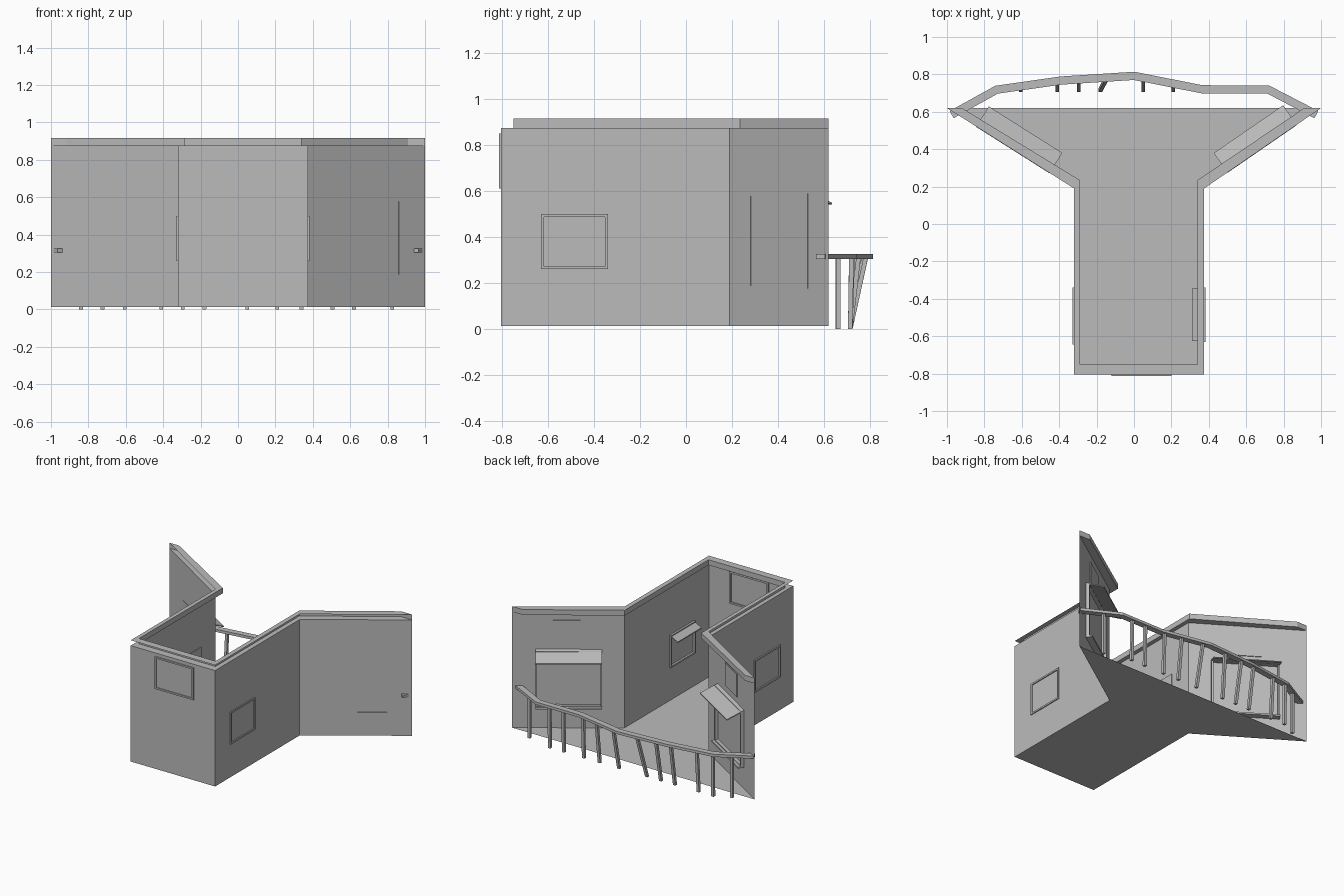
import bpy, bmesh
from mathutils import Vector, Matrix

if "Cube" in bpy.data.objects:
    bpy.data.objects.remove(bpy.data.objects["Cube"])

GREY = bpy.data.materials.new("plain_grey")
GREY.use_nodes = True
COLOUR = (0.5, 0.5, 0.5, 1)
GREY.diffuse_color = COLOUR
GREY.node_tree.nodes["Principled BSDF"].inputs["Base Color"].default_value = COLOUR


def finish(name, bm, closed=True):
    if closed:
        bmesh.ops.recalc_face_normals(bm, faces=bm.faces)
    mesh = bpy.data.meshes.new(name)
    bm.to_mesh(mesh)
    bm.free()
    mesh.materials.append(GREY)
    obj = bpy.data.objects.new(name, mesh)
    bpy.context.collection.objects.link(obj)
    return obj


def add_box(bm, frame, u, n, z):
    """Box in wall space: u along the wall, n into the room, z up."""
    size = Matrix.Diagonal((u[1] - u[0], n[1] - n[0], z[1] - z[0], 1))
    mid = Matrix.Translation((sum(u) / 2, sum(n) / 2, sum(z) / 2))
    bmesh.ops.create_cube(bm, size=1, matrix=frame @ mid @ size)


def sweep(name, rings, loop=True, caps=True):
    bm = bmesh.new()
    rows = [[bm.verts.new(p) for p in ring] for ring in rings]
    k = len(rows[0])
    for a, b in zip(rows, rows[1:]):
        for i in range(k if loop else k - 1):
            j = (i + 1) % k
            bm.faces.new((a[i], a[j], b[j], b[i]))
    if caps:
        bm.faces.new(rows[0])
        bm.faces.new(rows[-1][::-1])
    return finish(name, bm, caps)


FLOOR, WALL_TOP, TRIM_TOP = 0.012, 0.875, 0.915

# Plan outline, from the back right end round the front to the back left end
outer = [(-1, .62), (-.32, .19), (-.32, -.805), (.375, -.805), (.375, .19), (1, .62)]
inner = [(-.92, .62), (-.29, .235), (-.29, -.75), (.34, -.75), (.34, .235), (.91, .62)]

# Floor and thin walls
bm = bmesh.new()
bm.faces.new([bm.verts.new((x, y, FLOOR)) for x, y in outer])
finish("floor", bm, False)
sweep("walls", [[(x, y, WALL_TOP), (x, y, FLOOR)] for x, y in outer], False, False)

# Channel-shaped coping, open on the outside
sweep("wall_coping", [[(*o, TRIM_TOP), (*i, TRIM_TOP), (*i, WALL_TOP), (*o, WALL_TOP)]
                      for o, i in zip(outer, inner)], False)


def wall_frame(start, end):
    s, e = Vector((*start, 0)), Vector((*end, 0))
    u = (e - s).normalized()
    n = Vector((-u.y, u.x, 0))
    if n.dot(Vector((.03, .4, 0)) - s) < 0:
        n = -n
    m = Matrix((u, n, (0, 0, 1))).transposed().to_4x4()
    m.translation = s
    return m


def window(name, frame, u, z, n, bar=0.012):
    """Four bars set through the wall."""
    bm = bmesh.new()
    for side in ((u[0], u[0] + bar), (u[1] - bar, u[1])):
        add_box(bm, frame, side, n, z)
    for level in ((z[0], z[0] + bar), (z[1] - bar, z[1])):
        add_box(bm, frame, u, n, level)
    finish(name + "_window_frame", bm)


def awning(name, frame, u, depth, high, low):
    """Thin sloping board fixed to the inside of a wall."""
    t = 0.008
    section = [(0, high), (depth, low), (depth, low - t), (0, high - t)]
    sweep(name + "_awning", [[frame @ Vector((x, n, z)) for n, z in section] for x in u])


left_side = wall_frame(outer[4], outer[3])
right_side = wall_frame(outer[1], outer[2])
front = wall_frame(outer[2], outer[3])
left_wing = wall_frame(outer[4], outer[5])
right_wing = wall_frame(outer[1], outer[0])

# Windows of the narrow room
window("left", left_side, (.53, .82), (.26, .5), (-.007, .015))
window("right", right_side, (.53, .835), (.26, .5), (-.01, .012))
window("front", front, (.2, .52), (.61, .85), (-.008, .012))
awning("left", left_side, (.535, .815), .065, .5, .465)

# Hatches, sills and notice panels of the splayed wings
for name, frame, u in (("left_wing", left_wing, (.15, .6)),
                       ("right_wing", right_wing, (.155, .62))):
    window(name, frame, u, (.175, .59), (-.002, .025))
    awning(name, frame, u, .127, .597, .55)
    bm = bmesh.new()
    add_box(bm, frame, u, (0, .045), (.17, .182))
    finish(name + "_sill", bm)
    bm = bmesh.new()
    add_box(bm, frame, (u[0] + .145, u[0] + .345), (0, .006), (.645, .815))
    finish(name + "_panel", bm)

# Inner door plate
bm = bmesh.new()
add_box(bm, right_side, (.17, .42), (0, .006), (FLOOR, .55))
finish("door_plate", bm)

# Bent handrail across the open back
path = [Vector(p) for p in ((-.975, .585), (-.735, .718), (-.39, .767), (0, .792),
                            (.365, .72), (.715, .72), (.975, .585))]
rings = []
for i, p in enumerate(path):
    before = (p - path[max(i - 1, 0)]).normalized()
    after = (path[min(i + 1, len(path) - 1)] - p).normalized()
    along = (before + after).normalized()
    side = Vector((-along.y, along.x)) * 0.022
    rings.append([(*(p + side * s), z) for s, z in ((1, .325), (-1, .325), (-1, .305), (1, .305))])
sweep("handrail", rings)


def rail_y(x):
    for a, b in zip(path, path[1:]):
        if a.x <= x <= b.x:
            return a.lerp(b, (x - a.x) / (b.x - a.x)).y


# Posts leaning in from the rail to the ground
for x in (-.84, -.725, -.605, -.41, -.295, -.18, .05, .21, .34, .505, .62, .825):
    top_x = x + (.035 if x == -.18 else 0)
    foot_y = min(rail_y(x), .715)
    w = 0.01
    sweep("rail_post", [[(cx + a * w, cy + b * w, z) for a, b in ((-1, -1), (1, -1), (1, 1), (-1, 1))]
                        for cx, cy, z in ((x, foot_y, 0), (top_x, rail_y(top_x), .31))])
